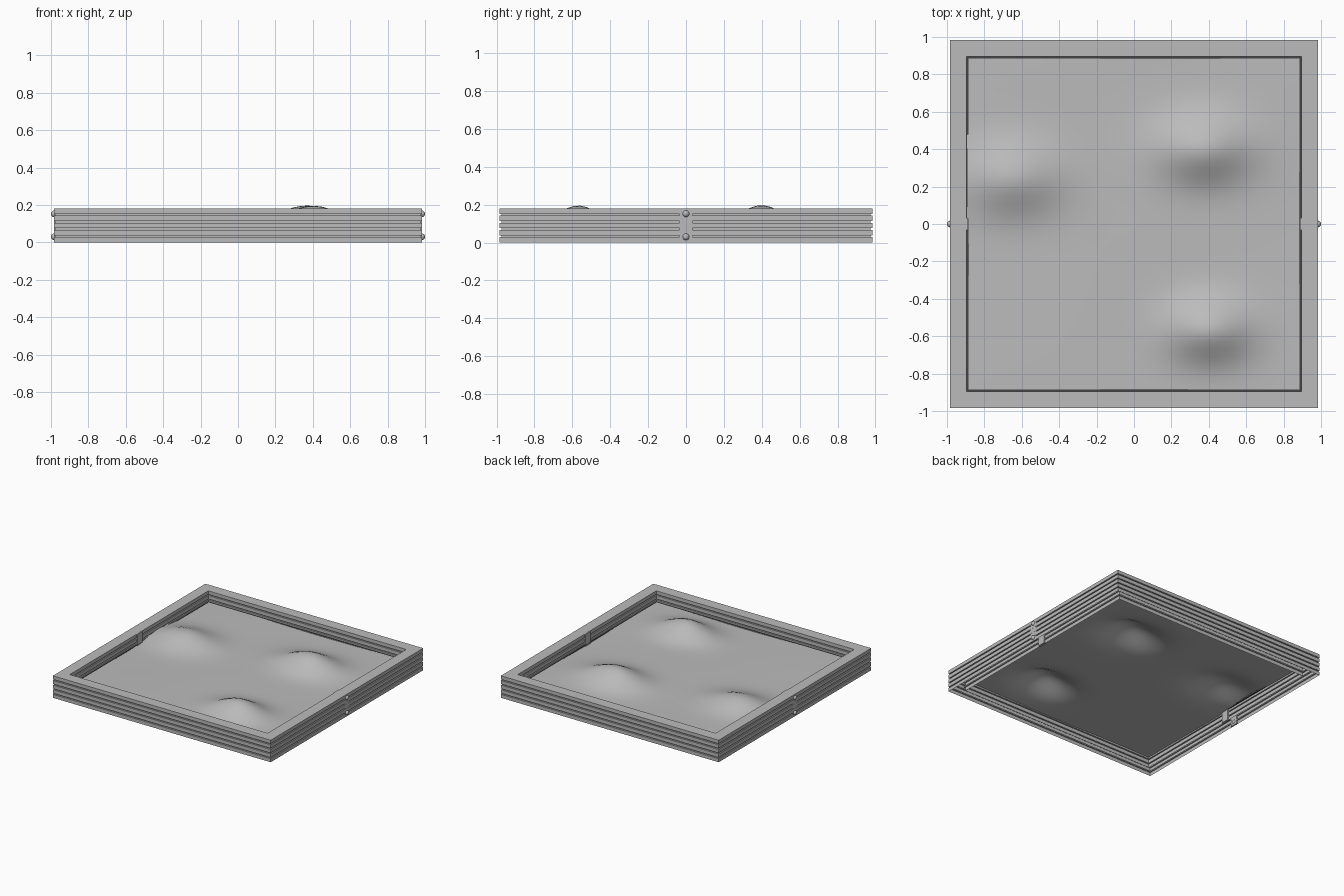
import bpy
import bmesh
import math

cube = bpy.data.objects.get("Cube")
if cube:
    bpy.data.objects.remove(cube, do_unlink=True)


def material(name, value):
    mat = bpy.data.materials.new(name)
    mat.use_nodes = True
    colour = (value, value, value, 1)
    mat.diffuse_color = colour
    mat.node_tree.nodes["Principled BSDF"].inputs["Base Color"].default_value = colour
    return mat


GREY = material("light grey", 0.5)
DARK = material("dark grey", 0.06)


def finish(name, bm, mat, smooth=False):
    mesh = bpy.data.meshes.new(name)
    bm.to_mesh(mesh)
    bm.free()
    mesh.materials.append(mat)
    for poly in mesh.polygons:
        poly.use_smooth = smooth
    obj = bpy.data.objects.new(name, mesh)
    bpy.context.collection.objects.link(obj)
    return obj


def square_sweep(name, profile, mat):
    """Carry a (half width, height) profile around a square with mitred corners."""
    bm = bmesh.new()
    rings = [[bm.verts.new((sx * r, sy * r, z))
              for sx, sy in ((1, 1), (-1, 1), (-1, -1), (1, -1))]
             for r, z in profile]
    for low, high in zip(rings, rings[1:]):
        for i in range(4):
            j = (i + 1) % 4
            bm.faces.new((low[i], low[j], high[j], high[i]))
    return finish(name, bm, mat)


def box(name, x, y, z, mat):
    bm = bmesh.new()
    bmesh.ops.create_cube(bm, size=1)
    for v in bm.verts:
        for axis, (low, high) in enumerate((x, y, z)):
            v.co[axis] = low if v.co[axis] < 0 else high
    return finish(name, bm, mat)


# Hollow frame with five boards and four grooves on each skin, open below
OUTER, INNER, HEIGHT, GROOVE = 0.985, 0.895, 0.18, 0.01
PITCH, BOARD = 0.0378, 0.0288


def skin(face, recess):
    points = []
    for i in range(5):
        low, high = i * PITCH, min(i * PITCH + BOARD, HEIGHT)
        if i:
            points.append((recess, low))
        points += [(face, low), (face, high)]
        if i < 4:
            points.append((recess, high))
    return points


square_sweep("board_frame",
             skin(OUTER, OUTER - GROOVE) + skin(INNER, INNER + GROOVE)[::-1], GREY)

# Dark seam where the sand meets the boards
square_sweep("sand_seam", [(0.897, 0.092), (0.885, 0.092)], DARK)

# Straps and round bolts at the middle of both sides
for side, label in ((1, "left"), (-1, "right")):
    for part, near, far in (("outer", 0.974, 0.984), ("inner", 0.887, 0.906)):
        box(f"{label}_{part}_strap", sorted((side * near, side * far)),
            (-0.033, 0.033), (0.001, 0.179), GREY)
    for place, z in (("lower", 0.03), ("upper", 0.152)):
        bm = bmesh.new()
        bmesh.ops.create_uvsphere(bm, u_segments=16, v_segments=10, radius=0.018)
        bmesh.ops.translate(bm, verts=bm.verts, vec=(side * 0.982, 0, z))
        finish(f"{label}_{place}_bolt", bm, GREY, smooth=True)

# Sand sheet with three mounds: centre x, centre y, height, spread x, spread y
MOUNDS = [(0.37, 0.40, 0.112, 0.24, 0.17),
          (0.40, -0.57, 0.112, 0.22, 0.16),
          (-0.65, 0.24, 0.088, 0.25, 0.18)]
bm = bmesh.new()
bmesh.ops.create_grid(bm, x_segments=48, y_segments=48, size=0.894)
for v in bm.verts:
    x, y, _ = v.co
    v.co.z = 0.085 + 0.004 * math.sin(4 * x + 1) * math.cos(4 * y)
    for cx, cy, h, wx, wy in MOUNDS:
        v.co.z += h * math.exp(-((x - cx) / wx) ** 2 - ((y - cy) / wy) ** 2)
finish("sand", bm, GREY, smooth=True)
